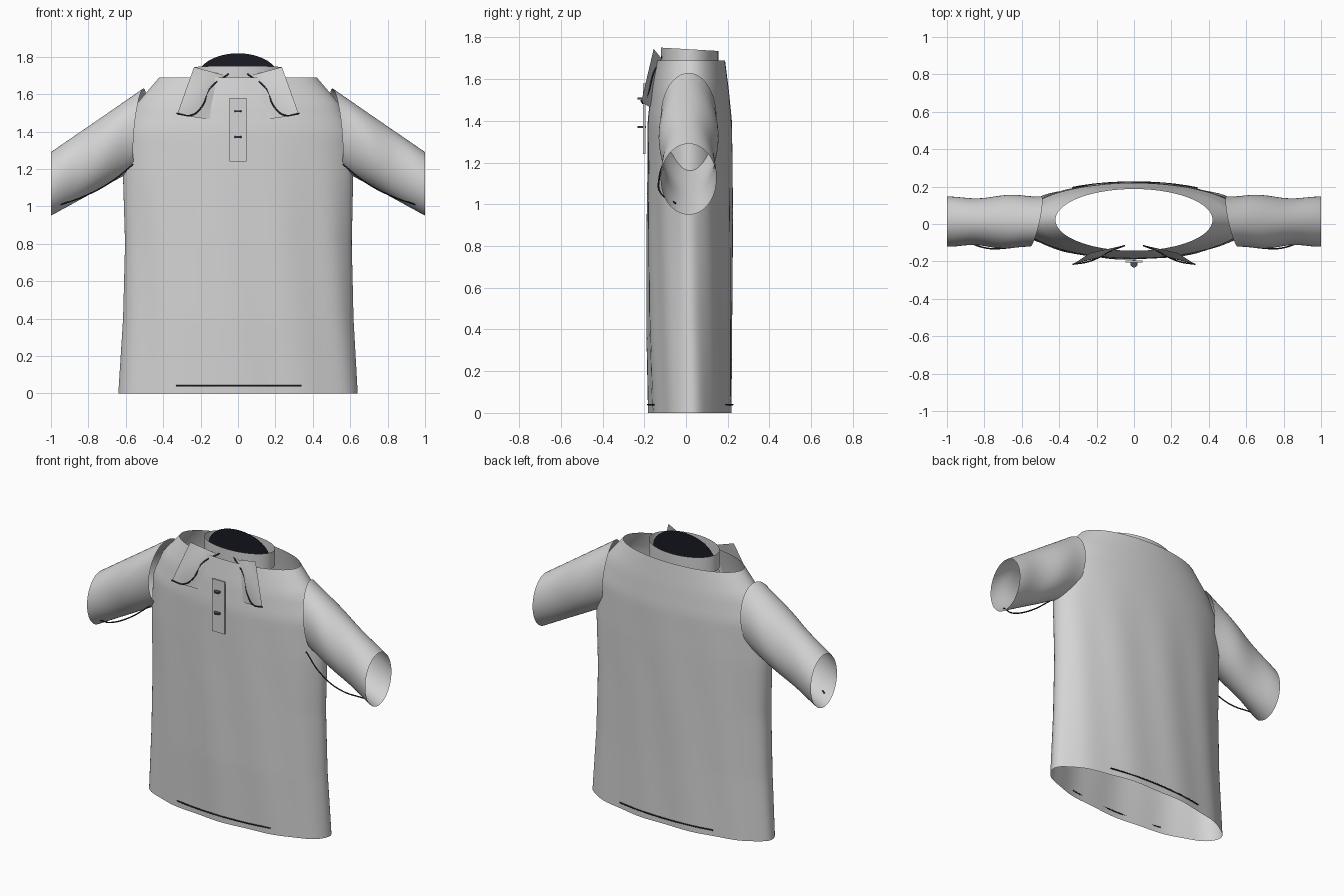
import bpy, bmesh, math
from mathutils import Vector

if "Cube" in bpy.data.objects:
    bpy.data.objects.remove(bpy.data.objects["Cube"])


def material(name, rgb):
    m = bpy.data.materials.new(name)
    m.diffuse_color = (*rgb, 1)
    m.use_nodes = True
    m.node_tree.nodes["Principled BSDF"].inputs["Base Color"].default_value = m.diffuse_color
    return m


FABRIC = material("light grey fabric", (0.66, 0.66, 0.66))
DARK = material("dark lining", (0.01, 0.011, 0.018))
THREAD = material("navy stitching", (0.02, 0.023, 0.04))
BUTTON = material("navy button", (0.07, 0.08, 0.13))


def finish(name, bm, mat, smooth=True):
    me = bpy.data.meshes.new(name)
    bm.normal_update()
    bm.to_mesh(me)
    bm.free()
    me.materials.append(mat)
    for p in me.polygons:
        p.use_smooth = smooth
    ob = bpy.data.objects.new(name, me)
    bpy.context.collection.objects.link(ob)
    return ob


def sheet(name, f, nu, nv, mat, closed=False):
    """Surface f(u, v) on a grid; u wraps round when closed."""
    bm = bmesh.new()
    cols = nu if closed else nu + 1
    rows = [[bm.verts.new(f(i / nu, j / nv)) for i in range(cols)]
            for j in range(nv + 1)]
    for j in range(nv):
        for i in range(nu):
            k = (i + 1) % cols
            bm.faces.new((rows[j][i], rows[j][k], rows[j + 1][k], rows[j + 1][i]))
    return finish(name, bm, mat)


def tube(name, pts, radius, mat):
    cu = bpy.data.curves.new(name, 'CURVE')
    cu.dimensions = '3D'
    cu.bevel_depth = radius
    cu.bevel_resolution = 1
    cu.use_fill_caps = True
    cu.resolution_u = 8
    sp = cu.splines.new('BEZIER')
    sp.bezier_points.add(len(pts) - 1)
    for b, p in zip(sp.bezier_points, pts):
        b.co = p
        b.handle_left_type = b.handle_right_type = 'AUTO'
    cu.materials.append(mat)
    ob = bpy.data.objects.new(name, cu)
    bpy.context.collection.objects.link(ob)
    return ob


def lerp(a, b, t):
    return a + (b - a) * t


# Body: z, half width, front y, back y
RINGS = [(0, .64, -.178, .22), (.4, .616, -.187, .22), (.8, .606, -.188, .222),
         (1.15, .615, -.186, .222), (1.4, .605, -.184, .22),
         (1.55, .54, -.167, .205), (1.69, .42, -.143, .187)]


def body_ring(z):
    for a, b in zip(RINGS, RINGS[1:]):
        if z <= b[0] + 1e-6:
            t = (z - a[0]) / (b[0] - a[0])
            return [lerp(a[k], b[k], t) for k in (1, 2, 3)]
    return RINGS[-1][1:]


def body(u, v):
    a, z = u * math.tau, v * 1.69
    rx, y0, y1 = body_ring(z)
    fold = .004 * math.sin(11 * a + 2.2 * z) * min(1, max(0, (1.4 - z) / .5))
    c, s = math.cos(a), math.sin(a)
    return ((rx + fold * .5) * c, (y0 + y1) / 2 + ((y1 - y0) / 2 + fold) * s, z)


sheet("shirt_body", body, 96, 48, FABRIC, True)

# Collar stand, slightly lower at the back
sheet("collar_stand",
      lambda u, v: (.235 * math.cos(u * math.tau),
                    .0175 + .1375 * math.sin(u * math.tau),
                    lerp(1.635, 1.743 - .008 * math.sin(u * math.tau), v)),
      64, 2, FABRIC, True)

# Dark neck panel standing inside the collar
bm = bmesh.new()
bm.faces.new([bm.verts.new((.22 * math.cos(i * math.tau / 64), .018,
                            1.685 + .133 * math.sin(i * math.tau / 64)))
              for i in range(64)])
finish("neck_panel", bm, DARK, False)

# Paired parts
for side, sx in (("left", -1), ("right", 1)):

    def sleeve(u, v):
        a = u * math.tau
        c, s = math.cos(a), math.sin(a)
        x = lerp(.525 - .03 * c - .02 * s, 1.0, v)
        wave = .007 * math.sin(v * math.tau * 1.5 - 1.6)
        y = .0125 + (lerp(.141, .127, v) + wave) * c
        z = lerp(1.415, 1.12, v) + lerp(.215, .17, v) * s
        return (sx * x, y, z)

    sheet(side + "_sleeve", sleeve, 48, 24, FABRIC, True)
    tube(side + "_sleeve_stitch",
         [(sx * x, y, z) for x, y, z in
          ((.56, -.10, 1.225), (.68, -.128, 1.13), (.82, -.122, 1.055), (.96, -.05, 1.005))],
         .004, THREAD)

    # Collar flap between four corners, gently bulged forward
    ti, to, bi, bo = (Vector(p) for p in
                      ((.07, -.118, 1.70), (.235, -.155, 1.745),
                       (.155, -.172, 1.465), (.326, -.215, 1.49)))

    def flap(u, v):
        p = ti.lerp(to, u).lerp(bi.lerp(bo, u), v)
        p.y -= .012 * math.sin(math.pi * u) * math.sin(math.pi * v)
        return (sx * p.x, p.y, p.z)

    sheet(side + "_collar_flap", flap, 8, 8, FABRIC)
    tube(side + "_collar_stitch",
         [(sx * x, y, z) for x, y, z in
          ((.05, -.115, 1.708), (.15, -.155, 1.63), (.195, -.182, 1.53),
           (.25, -.203, 1.487), (.328, -.215, 1.497))],
         .004, THREAD)

# Hem stitching front and back
for name, s in (("front", -1), ("back", 1)):
    rx, y0, y1 = body_ring(.04)
    pts = []
    for i in range(9):
        x = lerp(-.33, .34, i / 8)
        pts.append((x, (y0 + y1) / 2 + s * ((y1 - y0) / 2 + .004)
                    * math.sqrt(1 - (x / rx) ** 2), .04))
    tube(name + "_hem_stitch", pts, .004, THREAD)

# Button placket
bm = bmesh.new()
bmesh.ops.create_cube(bm, size=1)
for v in bm.verts:
    v.co = (v.co.x * .09, -.2 + v.co.y * .01, 1.41 + v.co.z * .34)
finish("placket", bm, FABRIC, False)

# Buttons
for name, z in (("upper_button", 1.508), ("lower_button", 1.37)):
    bpy.ops.mesh.primitive_cylinder_add(vertices=20, radius=.02, depth=.01,
                                        location=(0, -.212, z))
    ob = bpy.context.object
    ob.name = name
    ob.data.materials.append(BUTTON)
    bpy.ops.object.shade_smooth_by_angle()
